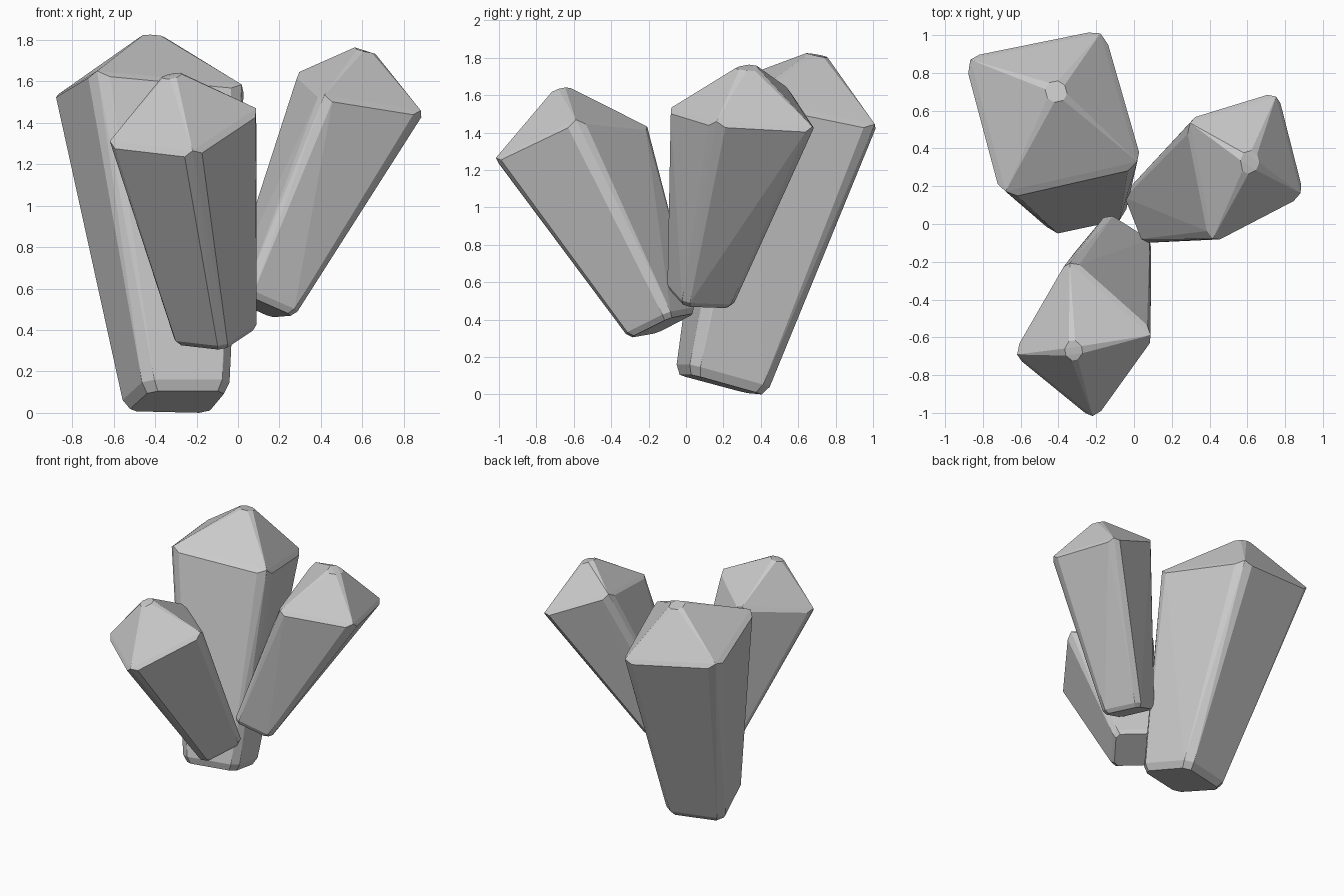
import bpy, bmesh
from mathutils import Vector

if "Cube" in bpy.data.objects:
    bpy.data.objects.remove(bpy.data.objects["Cube"])


def chamfer_ring(corners, cut):
    """Replace every corner with two points on its adjoining edges."""
    pts = []
    for i, p in enumerate(corners):
        for q in (corners[i - 1], corners[(i + 1) % 4]):
            pts.append(p.lerp(q, cut))
    return pts


def crystal(name, base, shoulder, apex, drop, tip, cut=0.11):
    """Tapered four-sided crystal with chamfered edges and a blunt tip."""
    base = [Vector(p) for p in base]
    shoulder = [Vector(p) for p in shoulder]
    apex = Vector(apex)
    mid = sum(base, Vector()) / 4
    axis = (sum(shoulder, Vector()) / 4 - mid).normalized()
    pts = chamfer_ring(base, cut)
    # bottom face, drawn in to bevel the foot
    pts += [mid.lerp(p, 0.88) - axis * drop for p in pts]
    # shoulder and blunt tip
    pts += chamfer_ring(shoulder, cut)
    pts += [apex.lerp(p, tip) for p in chamfer_ring(shoulder, 0.27)]
    # small lift on each ridge softens the shoulder corners
    pts += [p.lerp(apex, 0.07) + axis * 0.004 for p in shoulder]

    bm = bmesh.new()
    for p in pts:
        bm.verts.new(p)
    hull = bmesh.ops.convex_hull(bm, input=bm.verts)
    loose = [v for v in bm.verts if not v.link_faces]
    bmesh.ops.delete(bm, geom=loose, context='VERTS')
    bmesh.ops.dissolve_limit(bm, angle_limit=0.05, verts=bm.verts, edges=bm.edges)
    bmesh.ops.recalc_face_normals(bm, faces=bm.faces)
    mesh = bpy.data.meshes.new(name)
    bm.to_mesh(mesh)
    bm.free()
    bpy.context.collection.objects.link(bpy.data.objects.new(name, mesh))


# tall crystal at the back left
crystal("large_crystal",
        [(-.45, -.06, .16), (-.03, .03, .16), (-.13, .46, .04), (-.57, .35, .05)],
        [(-.70, .13, 1.63), (.05, .30, 1.56), (-.16, 1.03, 1.41), (-.90, .88, 1.51)],
        (-.41, .72, 1.86), drop=.05, tip=.14)

# crystal leaning to the front
crystal("front_crystal",
        [(-.07, -.34, .32), (.11, -.10, .44), (-.14, .06, .47), (-.33, -.17, .35)],
        [(-.21, -1.04, 1.23), (.12, -.58, 1.45), (-.34, -.17, 1.41), (-.64, -.69, 1.28)],
        (-.33, -.68, 1.68), drop=.03, tip=.16)

# crystal leaning to the right
crystal("right_crystal",
        [(.05, -.11, .60), (.30, -.01, .49), (.18, .27, .48), (-.06, .17, .59)],
        [(.40, -.11, 1.51), (.90, .15, 1.43), (.76, .70, 1.40), (.27, .55, 1.63)],
        (.62, .33, 1.80), drop=.03, tip=.18)
